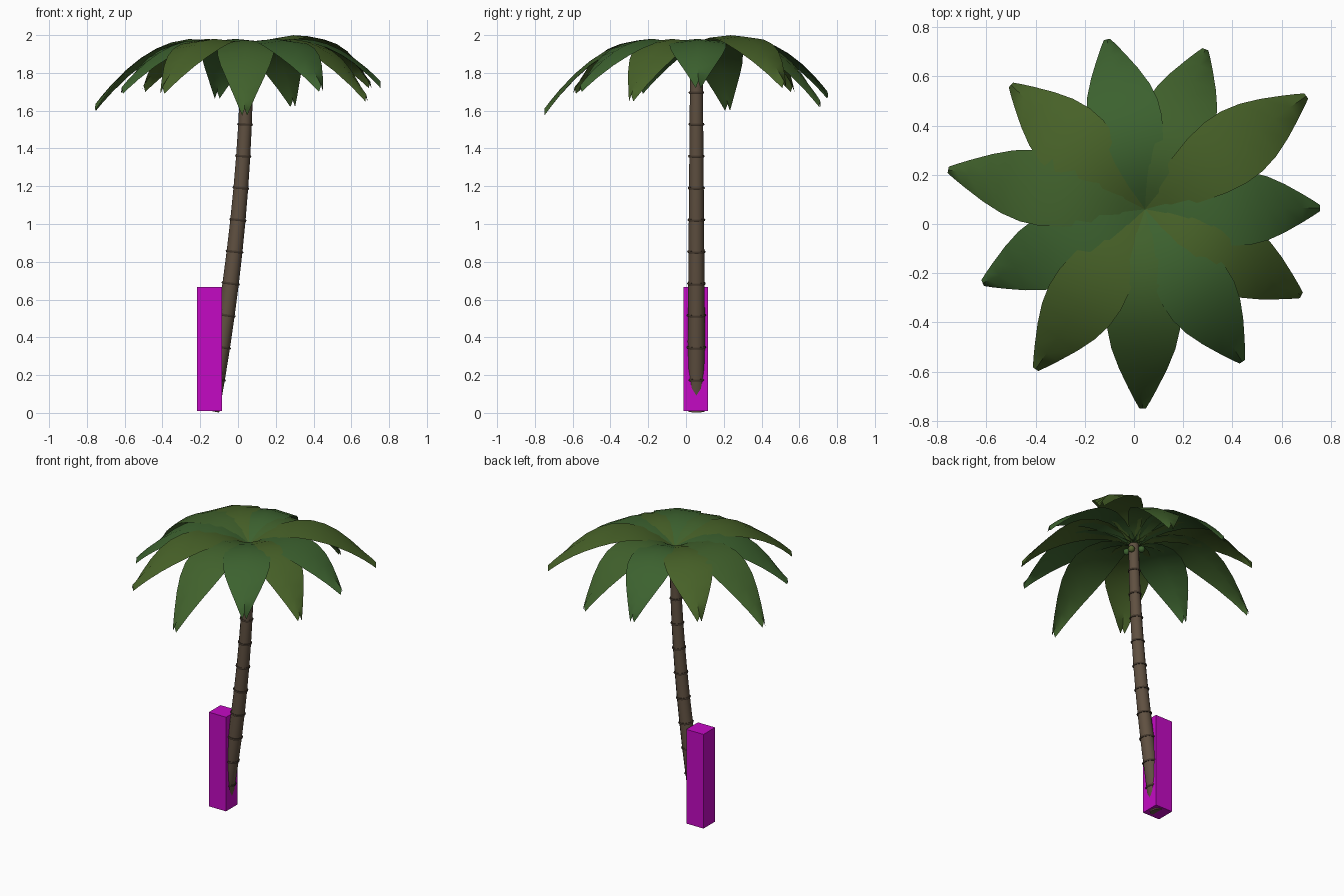
import bpy, bmesh, math
from mathutils import Vector

if "Cube" in bpy.data.objects:
    bpy.data.objects.remove(bpy.data.objects["Cube"])


def material(name, rgb):
    m = bpy.data.materials.new(name)
    m.diffuse_color = (*rgb, 1)
    m.use_nodes = True
    m.node_tree.nodes["Principled BSDF"].inputs["Base Color"].default_value = m.diffuse_color
    return m


BARK = material("bark", (0.115, 0.08, 0.052))
BAND = material("dark_bark", (0.055, 0.038, 0.025))
GREENS = [material("leaf_green", (0.045, 0.12, 0.028)),
          material("leaf_olive", (0.063, 0.12, 0.021)),
          material("leaf_mid", (0.052, 0.12, 0.025))]
NUT = material("nut_green", (0.09, 0.12, 0.03))
MAGENTA = material("magenta", (0.55, 0.003, 0.55))


def smooth(ob, angle):
    bpy.ops.object.select_all(action='DESELECT')
    ob.select_set(True)
    bpy.context.view_layer.objects.active = ob
    bpy.ops.object.shade_smooth_by_angle(angle=math.radians(angle))


def grid_object(name, rows, mat, closed=False, angle=35):
    """Skin rows of points; closed rows make a capped tube."""
    bm = bmesh.new()
    vs = [[bm.verts.new(p) for p in row] for row in rows]
    n = len(rows[0])
    for a, b in zip(vs, vs[1:]):
        for i in range(n if closed else n - 1):
            j = (i + 1) % n
            bm.faces.new((a[i], a[j], b[j], b[i]))
    if closed:
        bm.faces.new(vs[0][::-1])
        bm.faces.new(vs[-1])
    me = bpy.data.meshes.new(name)
    bm.to_mesh(me)
    bm.free()
    ob = bpy.data.objects.new(name, me)
    bpy.context.collection.objects.link(ob)
    me.materials.append(mat)
    smooth(ob, angle)
    return ob


# Trunk: leaning curve, tapering upward
CX, CY = 0.045, 0.055


def trunk_x(z):
    u = max(0, 1 - z / 1.95)
    return 0.048 - 0.198 * u ** 1.9


def trunk_r(z):
    return 0.049 - 0.0085 * z


def frame(z):
    t = Vector((trunk_x(z + 0.01) - trunk_x(z - 0.01), 0, 0.02)).normalized()
    return Vector((trunk_x(z), CY, z)), t


def ring(z, r, n=12):
    c, t = frame(z)
    side = Vector((t.z, 0, -t.x))
    return [c + side * (r * math.cos(2 * math.pi * i / n))
            + Vector((0, r * math.sin(2 * math.pi * i / n), 0)) for i in range(n)]


heights = [0.011 + 0.1685 * i for i in range(11)] + [1.80, 1.885]
grid_object("trunk", [ring(z, trunk_r(z)) for z in heights], BARK, True)

# Growth bands around the trunk
for z in heights[1:11]:
    c, t = frame(z)
    bpy.ops.mesh.primitive_torus_add(major_segments=14, minor_segments=6,
                                     major_radius=trunk_r(z), minor_radius=0.007, location=c)
    ob = bpy.context.object
    ob.name = "trunk_band"
    ob.rotation_euler = t.to_track_quat('Z', 'Y').to_euler()
    ob.data.materials.append(BAND)
    smooth(ob, 60)

# Leaves: arched blades, nearly flat at the crown and folded toward the tip
# (tip x, tip y, tip z, arch height)
LEAVES = [(0.755, 0.065, 1.72, 0.095), (0.70, 0.52, 1.72, 0.115), (0.29, 0.71, 1.62, 0.09),
          (-0.11, 0.75, 1.665, 0.095), (-0.50, 0.565, 1.70, 0.095), (-0.755, 0.22, 1.60, 0.095),
          (-0.615, -0.24, 1.69, 0.09), (-0.40, -0.59, 1.69, 0.095), (0.035, -0.75, 1.575, 0.09),
          (0.44, -0.56, 1.70, 0.095), (0.68, -0.29, 1.65, 0.095)]
WIDTHS = [(0, .03), (.12, .065), (.25, .105), (.38, .135), (.5, .15), (.6, .148),
          (.7, .13), (.8, .098), (.9, .058), (.96, .032), (1, .013)]
Z0 = 1.885
for k, (tx, ty, tz, h) in enumerate(LEAVES):
    base = Vector((CX, CY + 0.005, 0))
    d = Vector((tx, ty, 0)) - base
    side = Vector((-d.y, d.x, 0)).normalized()
    fall = Z0 - tz - 0.035
    a = 2 * h + math.sqrt(4 * h * h + 4 * h * fall)
    rows = []
    for t, w in WIDTHS:
        mid = base + d * t + Vector((0, 0, Z0 + a * t - (a + fall) * t * t))
        drop = Vector((0, 0, 0.035 * t ** 2 + 0.06 * w))
        rows.append([mid + side * w - drop, mid, mid - side * w - drop])
    grid_object("leaf", rows, GREENS[k % 3], angle=50)

# Small nuts clustered under the crown
for i in range(4):
    ang = math.radians(30 + 90 * i)
    bpy.ops.mesh.primitive_uv_sphere_add(
        segments=10, ring_count=8, radius=0.022,
        location=(CX + 0.05 * math.cos(ang), CY + 0.05 * math.sin(ang), 1.83 + 0.015 * (i % 2)))
    ob = bpy.context.object
    ob.name = "nut"
    ob.data.materials.append(GREENS[0] if i % 2 else NUT)
    smooth(ob, 60)

# Upright block around the trunk foot
bpy.ops.mesh.primitive_cube_add(size=1, location=(-0.15, 0.052, 0.339))
ob = bpy.context.object
ob.name = "base_block"
ob.scale = (0.132, 0.128, 0.656)
ob.data.materials.append(MAGENTA)
